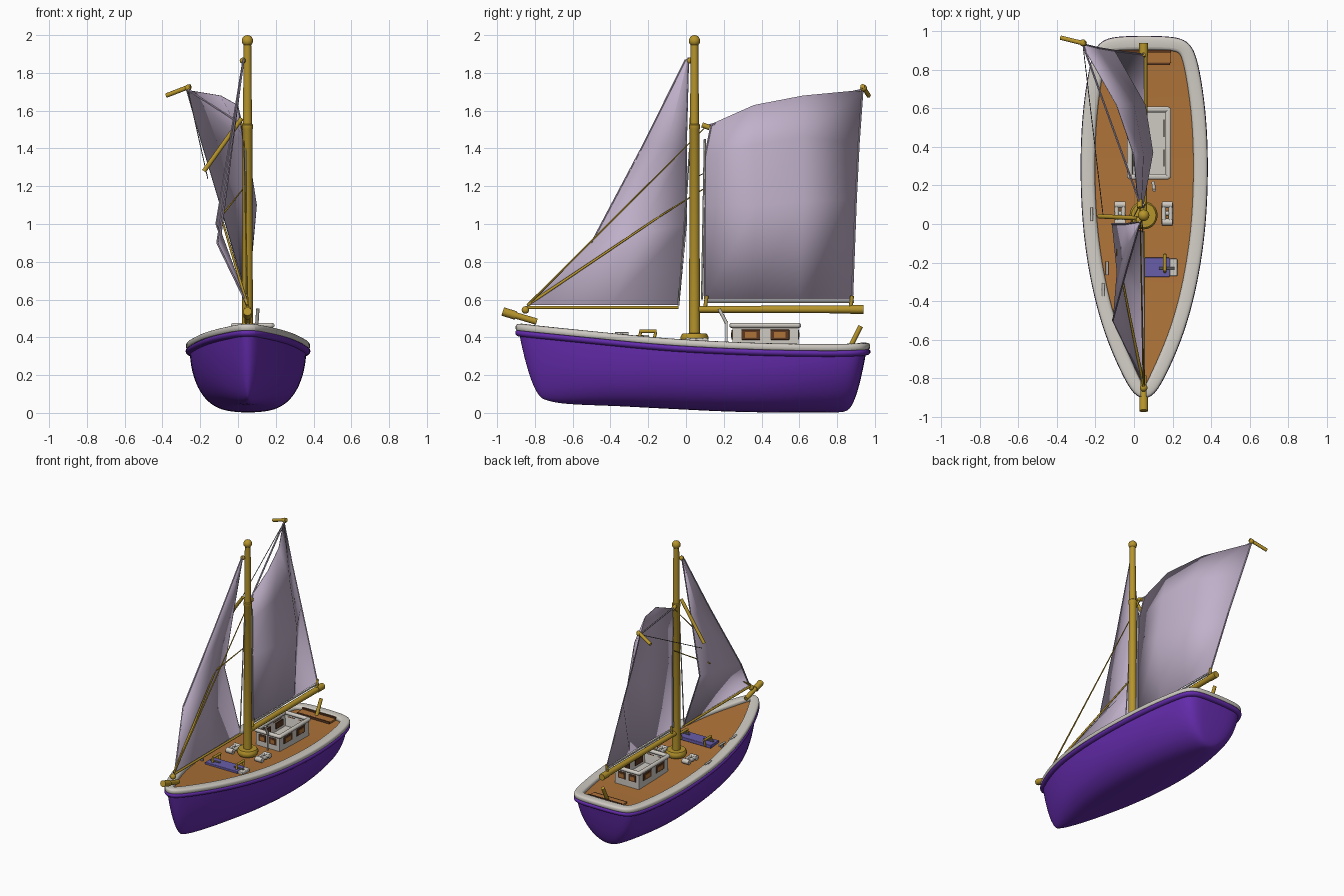
import bpy, bmesh, math
from mathutils import Vector

old = bpy.data.objects.get("Cube")
if old:
    bpy.data.objects.remove(old, do_unlink=True)

CX = 0.053  # hull centreline


def material(name, rgb):
    m = bpy.data.materials.new(name)
    m.use_nodes = True
    m.diffuse_color = (*rgb, 1)
    node = next(n for n in m.node_tree.nodes if n.type == 'BSDF_PRINCIPLED')
    node.inputs["Base Color"].default_value = (*rgb, 1)
    return m


purple = material("hull purple", (0.13, 0.025, 0.42))
white = material("warm white", (0.62, 0.59, 0.54))
cloth = material("lilac sail", (0.53, 0.44, 0.59))
gold = material("golden wood", (0.47, 0.3, 0.025))
planks = material("deck brown", (0.42, 0.17, 0.04))
dark = material("dark brown", (0.11, 0.04, 0.015))
blue = material("chest blue", (0.14, 0.11, 0.4))
grey = material("rope grey", (0.2, 0.19, 0.19))


def finish(name, bm, mat, angle=40):
    bmesh.ops.recalc_face_normals(bm, faces=bm.faces)
    mesh = bpy.data.meshes.new(name)
    bm.to_mesh(mesh)
    bm.free()
    mesh.materials.append(mat)
    ob = bpy.data.objects.new(name, mesh)
    bpy.context.collection.objects.link(ob)
    bpy.ops.object.select_all(action='DESELECT')
    ob.select_set(True)
    bpy.context.view_layer.objects.active = ob
    bpy.ops.object.shade_smooth_by_angle(angle=math.radians(angle))
    return ob


def loft(name, rows, mat, closed=False, wrap=False, angle=40, cap=False):
    """Skin rows of points; closed joins each row, wrap joins last row to first."""
    bm = bmesh.new()
    grid = [[bm.verts.new(p) for p in row] for row in rows]
    n = len(grid[0])
    pairs = list(zip(grid, grid[1:])) + ([(grid[-1], grid[0])] if wrap else [])
    for a, b in pairs:
        for i in range(n if closed else n - 1):
            j = (i + 1) % n
            bm.faces.new((a[i], a[j], b[j], b[i]))
    for row in (grid[0], grid[-1]) if cap else ():
        for i in range(n // 2):
            ring = [row[i], row[i + 1], row[n - 2 - i], row[n - 1 - i]]
            bm.faces.new(list(dict.fromkeys(ring)))
    return finish(name, bm, mat, angle)


def lathe(name, profile, at, mat, sides=20):
    rows = [[(at[0] + r * math.cos(math.tau * k / sides),
              at[1] + r * math.sin(math.tau * k / sides), z)
             for k in range(sides)] for r, z in profile]
    return loft(name, rows, mat, closed=True)


def rod(name, a, b, r, mat, r2=None, sides=10):
    a, b = Vector(a), Vector(b)
    bm = bmesh.new()
    bmesh.ops.create_cone(bm, cap_ends=True, segments=sides, radius1=r,
                          radius2=r if r2 is None else r2, depth=(b - a).length)
    turn = (b - a).to_track_quat('Z', 'Y').to_matrix().to_4x4()
    turn.translation = (a + b) / 2
    bm.transform(turn)
    return finish(name, bm, mat)


def ball(name, at, r, mat):
    bm = bmesh.new()
    bmesh.ops.create_uvsphere(bm, u_segments=16, v_segments=10, radius=r)
    bmesh.ops.translate(bm, vec=at, verts=bm.verts)
    return finish(name, bm, mat)


def box(name, at, size, mat, bevel=0.0, sink=None):
    bm = bmesh.new()
    bmesh.ops.create_cube(bm, size=1)
    bmesh.ops.scale(bm, vec=size, verts=bm.verts)
    bmesh.ops.translate(bm, vec=at, verts=bm.verts)
    if sink:  # hollow the top
        top = max(bm.faces, key=lambda f: f.calc_center_median().z)
        bmesh.ops.inset_individual(bm, faces=[top], thickness=sink[0])
        bmesh.ops.translate(bm, vec=(0, 0, -sink[1]), verts=top.verts)
    ob = finish(name, bm, mat)
    if bevel:
        mod = ob.modifiers.new("Bevel", 'BEVEL')
        mod.width, mod.segments = bevel, 3
    return ob


def soften(ob):
    mod = ob.modifiers.new("Smooth", 'SUBSURF')
    mod.levels = mod.render_levels = 2


# Hull stations: sheer y, half width, sheer z, keel y, keel z
stations = [
    (-0.89, 0.03, 0.435, -0.745, 0.07), (-0.8, 0.085, 0.425, -0.69, 0.05),
    (-0.6, 0.175, 0.405, -0.56, 0.04), (-0.4, 0.235, 0.385, -0.38, 0.035),
    (-0.2, 0.275, 0.365, -0.2, 0.025), (0, 0.3, 0.35, 0, 0.015),
    (0.2, 0.31, 0.34, 0.2, 0.005), (0.4, 0.31, 0.332, 0.4, 0),
    (0.6, 0.298, 0.328, 0.57, 0), (0.8, 0.268, 0.326, 0.73, 0),
    (0.9, 0.24, 0.33, 0.81, 0), (0.94, 0.203, 0.332, 0.835, 0.005),
    (0.957, 0.13, 0.335, 0.845, 0.01)]
STEPS = 8
sections = []
for y, w, zs, yk, zk in stations:
    row = []
    vee = 0.6 + 0.6 * abs(y) ** 3  # full amidships, sharper at the ends
    for i in range(-STEPS, STEPS + 1):
        a = abs(i) / STEPS * math.pi / 2
        side = math.copysign(math.sin(a) ** vee, i) if i else 0
        h = 1 - max(math.cos(a), 0) ** 1.05
        row.append((CX + w * side, yk + (y - yk) * h ** 0.5, zk + (zs - zk) * h))
    sections.append(row)
soften(loft("hull", sections, purple, cap=True, angle=70))

# Rails swept round the sheer line
half = [Vector((w, y, z)) for y, w, z, _, _ in stations]
outline = half + [Vector((-p.x, p.y, p.z)) for p in reversed(half)]


def rail(name, profile, mat):
    rows = []
    for k, p in enumerate(outline):
        d1 = (p - outline[k - 1]).to_2d().normalized()
        d2 = (outline[(k + 1) % len(outline)] - p).to_2d().normalized()
        d = (d1 + d2).normalized()
        row = []
        for out, up in profile:
            x = p.x + d.y * out
            x = max(x, 0.003) if p.x > 0 else min(x, -0.003)
            row.append((CX + x, p.y - d.x * out, p.z + up))
        rows.append(row)
    soften(loft(name, rows, mat, closed=True, wrap=True, angle=50))


rail("rub_rail", [(-0.02, 0.005), (0.018, 0.004), (0.023, -0.012), (0.014, -0.028), (-0.015, -0.034)], purple)
rail("gunwale", [(-0.055, -0.005), (-0.055, 0.026), (-0.045, 0.038), (0.01, 0.038),
                 (0.02, 0.027), (0.019, 0.002), (0, -0.002)], white)

# Deck
loft("deck", [[(CX + s * (w - 0.015), y, z + 0.012) for s in (-1, 0, 1)]
              for y, w, z, _, _ in stations], planks)

# Cabin with open top, coaming and windows
KX, KY = 0.078, 0.42
box("cabin", (KX, KY, 0.395), (0.2, 0.35, 0.12), white, sink=(0.022, 0.085))
for s in (-1, 1):
    box("coaming_side", (KX + s * 0.1, KY, 0.463), (0.03, 0.37, 0.026), white, 0.012)
    box("coaming_end", (KX, KY + s * 0.175, 0.463), (0.215, 0.03, 0.026), white, 0.012)
    for t in (-1, 1):
        y, x = KY + t * 0.077, KX + t * 0.045
        box("side_window_frame", (KX + s * 0.1, y, 0.414), (0.008, 0.1, 0.054), dark, 0.003)
        box("side_window_pane", (KX + s * 0.102, y, 0.412), (0.008, 0.06, 0.03), planks)
        box("inner_window", (KX + s * 0.077, y, 0.416), (0.006, 0.09, 0.045), dark)
        box("end_window", (x, KY + s * 0.175, 0.414), (0.06, 0.008, 0.05), dark)
        box("end_window_pane", (x, KY + s * 0.177, 0.412), (0.035, 0.008, 0.028), planks)

# Mast
MX, MY = 0.05, 0.045
lathe("mast_collar", [(0.03, 0.37), (0.065, 0.375), (0.073, 0.39), (0.073, 0.405),
                      (0.064, 0.42), (0.025, 0.422)], (MX, MY), gold)
lathe("mast", [(0.029, 0.36), (0.026, 1.5), (0.029, 1.505), (0.029, 1.525),
               (0.024, 1.53), (0.02, 1.96)], (MX, MY), gold)
ball("mast_cap", (MX, MY, 1.97), 0.03, gold)
ball("jib_block", (0.025, 0.02, 1.865), 0.016, gold)

# Spars
rod("boom", (MX, 0.06, 0.548), (MX, 0.9, 0.548), 0.018, gold, 0.021)
rod("boom_end", (MX, 0.87, 0.548), (MX, 0.94, 0.548), 0.024, gold)
rod("bowsprit", (MX, -0.79, 0.483), (MX, -0.95, 0.53), 0.017, gold)
rod("bowsprit_end", (MX, -0.9, 0.515), (MX, -0.97, 0.537), 0.023, gold)
ball("bow_block", (MX, -0.85, 0.545), 0.02, gold)
rod("jib_boom", (MX, -0.85, 0.558), (MX, -0.04, 0.558), 0.008, gold)
rod("peak_spar", (-0.38, 0.967, 1.68), (-0.25, 0.935, 1.73), 0.012, gold)
ball("peak_block", (-0.265, 0.94, 1.72), 0.018, gold)
rod("throat_spar", (-0.18, 0.04, 1.28), (0.02, 0.03, 1.56), 0.012, gold)
rod("throat_block", (0.03, 0.085, 1.525), (0.03, 0.125, 1.51), 0.014, gold)

# Sails: rows of control points from foot to head
mainsail = [
    [(0.05, 0.1, 0.6), (0.055, 0.35, 0.6), (0.055, 0.6, 0.6), (0.05, 0.88, 0.6)],
    [(0.05, 0.1, 1.1), (0.1, 0.37, 1.1), (0.06, 0.62, 1.12), (-0.1, 0.9, 1.13)],
    [(0.04, 0.1, 1.36), (0.05, 0.36, 1.42), (0, 0.62, 1.46), (-0.19, 0.915, 1.43)],
    [(0.02, 0.135, 1.53), (0, 0.36, 1.63), (-0.09, 0.62, 1.68), (-0.27, 0.935, 1.71)]]
jib = [
    [(0.05, -0.83, 0.57), (0.05, -0.4, 0.57), (0.045, -0.04, 0.57)],
    [(-0.11, -0.5, 0.9), (-0.09, -0.25, 0.95), (-0.115, 0, 1.0)],
    [(-0.035, -0.225, 1.42), (-0.03, -0.1, 1.42), (-0.045, 0, 1.42)],
    [(0.03, -0.002, 1.87), (0.03, 0.005, 1.875), (0.03, 0.012, 1.88)]]
for name, rows in (("mainsail", mainsail), ("jib", jib)):
    sail = loft(name, rows, cloth, angle=180)
    sail.modifiers.new("Cloth", 'SOLIDIFY').thickness = 0.004
    for col in (0, -1):  # bolt ropes along both edges
        for a, b in zip(rows, rows[1:]):
            rod(name + "_edge_rope", a[col], b[col], 0.005, cloth, sides=6)

# Rigging
peak, throat, tack = (-0.265, 0.93, 1.71), (0.03, 0.11, 1.52), (MX, -0.84, 0.57)
rod("peak_line", peak, throat, 0.006, cloth, sides=6)
rod("vang_line", peak, (-0.16, 0.04, 1.24), 0.0025, grey, sides=6)
rod("jib_line", (0.045, -0.04, 0.57), (0.04, 0.02, 1.4), 0.004, white, sides=6)
rod("forestay", tack, throat, 0.006, gold, 0.003, sides=6)
rod("inner_stay", tack, (-0.09, -0.14, 1.04), 0.008, gold, 0.005)
rod("inner_stay_end", (-0.09, -0.14, 1.04), (0.03, 0.1, 1.19), 0.005, gold, 0.003)
rod("boom_line", (MX, 0.1, 0.588), (MX, 0.89, 0.588), 0.006, white, sides=6)
rod("luff_track", (MX, 0.085, 0.6), (MX, 0.1, 1.45), 0.006, white, sides=6)
for y in (0.1, 0.87):
    rod("boom_hanger", (MX, y, 0.55), (MX, y + 0.01, 0.62), 0.01, gold)

# Deck chest with handles and fittings
box("deck_chest", (0.05, -0.225, 0.387), (0.27, 0.1, 0.025), blue, 0.004)
box("chest_end", (0.205, -0.225, 0.388), (0.04, 0.09, 0.025), white, 0.005)
for x in (-0.04, 0.16):
    for y in (-0.25, -0.17):
        rod("handle_post", (x, y, 0.385), (x, y + 0.01, 0.43), 0.008, gold)
    rod("handle_bar", (x, -0.245, 0.432), (x, -0.155, 0.432), 0.009, gold)
    rod("chest_bolt", (x - 0.03, -0.23, 0.405), (x + 0.05, -0.23, 0.405), 0.006, grey)

# Winches beside the mast
for s in (-1, 1):
    for y in (0.01, 0.055, 0.1):
        r = 0.012 if y == 0.055 else 0.019
        rod("winch_drum", (MX + s * 0.095, y, 0.38), (MX + s * 0.15, y, 0.38), r, white)
    for dx in (0.105, 0.14):
        rod("winch_axle", (MX + s * dx, 0, 0.384), (MX + s * dx, 0.11, 0.384), 0.012, white)
rod("lever", (0.1, 0.215, 0.475), (0.105, 0.175, 0.55), 0.009, white)
rod("lever_post", (0.1, 0.215, 0.35), (0.1, 0.215, 0.48), 0.006, white)

# Cleats on the gunwale
for x, y, z in ((-0.22, 0.05, 0.392), (-0.16, -0.34, 0.42), (-0.14, -0.23, 0.405)):
    rod("cleat_bar", (x, y - 0.035, z), (x, y + 0.035, z), 0.007, white)
    rod("cleat_post", (x, y, z - 0.03), (x, y, z), 0.01, grey)

# Stern bench, backrest and tiller
box("stern_bench", (CX, 0.865, 0.348), (0.28, 0.06, 0.016), planks, 0.004)
box("bench_front", (CX, 0.832, 0.346), (0.27, 0.012, 0.018), dark)
box("bench_back", (CX, 0.897, 0.352), (0.28, 0.012, 0.03), dark)
rod("tiller", (MX, 0.87, 0.35), (MX, 0.925, 0.46), 0.013, gold)
